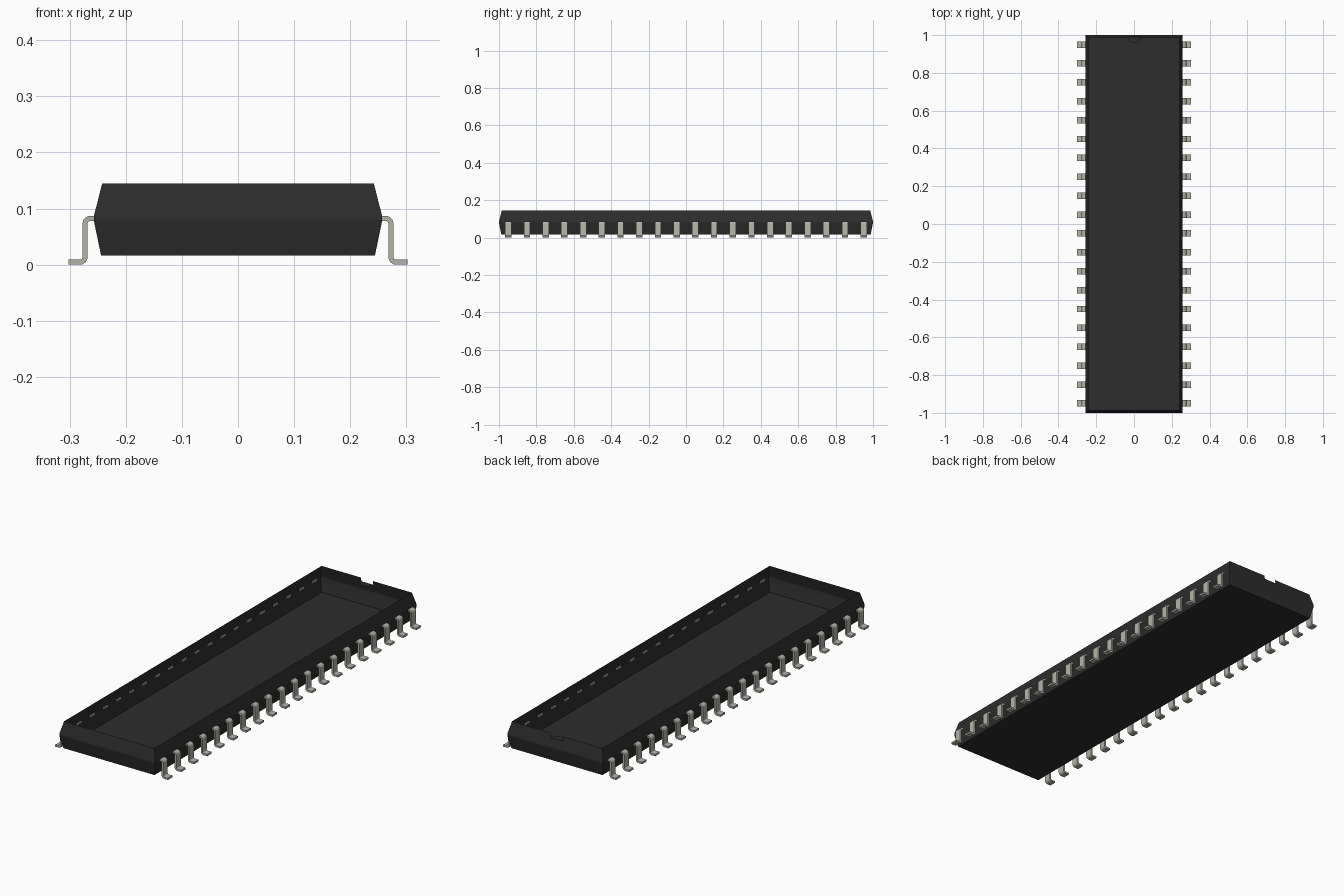
import bpy, bmesh, math

if "Cube" in bpy.data.objects:
    bpy.data.objects.remove(bpy.data.objects["Cube"], do_unlink=True)


def material(name, color):
    m = bpy.data.materials.new(name)
    m.use_nodes = True
    m.diffuse_color = color
    m.node_tree.nodes["Principled BSDF"].inputs["Base Color"].default_value = color
    return m


def finish(bm, name, mat):
    me = bpy.data.meshes.new(name)
    bm.normal_update()
    bm.to_mesh(me)
    bm.free()
    me.materials.append(mat)
    ob = bpy.data.objects.new(name, me)
    bpy.context.collection.objects.link(ob)
    return ob


black = material("black plastic", (0.026, 0.026, 0.026, 1))
metal = material("pin metal", (0.46, 0.45, 0.40, 1))

# Body: thin open-topped shell, lofted through four rectangular rings
TOP, NOTCH_Z, NOTCH_R = 0.145, 0.125, 0.032
levels = [(0.244, 0.987, 0.016), (0.257, 1.0, 0.079),
          (0.257, 1.0, 0.086), (0.242, 0.985, TOP)]
bm = bmesh.new()
rings = [[bm.verts.new((sx * w, sy * l, z))
          for sx, sy in ((-1, -1), (1, -1), (1, 1), (-1, 1))]
         for w, l, z in levels]
bm.faces.new(rings[0][::-1])
for k, (low, high) in enumerate(zip(rings, rings[1:])):
    for i in range(4):
        j = (i + 1) % 4
        loop = [low[i], low[j], high[j]]
        if k == 2 and i == 2:
            # Upper back wall has a notch cut into its rim
            y_low = 0.985 + 0.015 * (TOP - NOTCH_Z) / (TOP - 0.086)
            loop = [low[i], low[j], high[j]] + [
                bm.verts.new(p) for p in (
                    (-NOTCH_R, 0.985, TOP), (-NOTCH_R, y_low, NOTCH_Z),
                    (NOTCH_R, y_low, NOTCH_Z), (NOTCH_R, 0.985, TOP))]
        bm.faces.new(loop + [high[i]])
finish(bm, "body_shell", black)

# Half-round floor of the notch
bm = bmesh.new()
arc = [math.pi + math.pi * i / 12 for i in range(13)]
bm.faces.new([bm.verts.new((NOTCH_R * math.cos(a), y_low + NOTCH_R * math.sin(a), NOTCH_Z))
              for a in arc])
finish(bm, "notch_floor", black)

# Pin: bent strip with two rounded corners, given as centre points and normals
HALF, WIDTH, BEND = 0.0045, 0.034, 0.0095
path = [(0.251, 0.0825, 90)]
for i in range(6):
    a = 90 - 18 * i
    path.append((0.263 + BEND * math.cos(math.radians(a)),
                 0.073 + BEND * math.sin(math.radians(a)), a))
for i in range(6):
    a = 180 + 18 * i
    path.append((0.282 + BEND * math.cos(math.radians(a)),
                 0.014 + BEND * math.sin(math.radians(a)), a - 180))
path.append((0.302, 0.0045, 90))


def side(sign):
    return [(x + sign * HALF * math.cos(math.radians(a)),
             z + sign * HALF * math.sin(math.radians(a))) for x, z, a in path]


bm = bmesh.new()
sections = []
for (xo, zo), (xi, zi) in zip(side(1), side(-1)):
    sections.append([bm.verts.new((x, -0.95 + y, z)) for x, y, z in (
        (xo, -WIDTH / 2, zo), (xo, WIDTH / 2, zo),
        (xi, WIDTH / 2, zi), (xi, -WIDTH / 2, zi))])
for a, b in zip(sections, sections[1:]):
    for i in range(4):
        j = (i + 1) % 4
        bm.faces.new((a[i], a[j], b[j], b[i]))
bm.faces.new(sections[0])
bm.faces.new(sections[-1][::-1])
bmesh.ops.recalc_face_normals(bm, faces=bm.faces)
pins = finish(bm, "pins", metal)
bpy.context.view_layer.objects.active = pins
pins.select_set(True)
bpy.ops.object.shade_smooth_by_angle(angle=math.radians(30))

# Twenty pins along each long side
row = pins.modifiers.new("row", 'ARRAY')
row.count = 20
row.use_relative_offset = False
row.use_constant_offset = True
row.constant_offset_displace = (0, 0.1, 0)
mirror = pins.modifiers.new("both sides", 'MIRROR')
mirror.use_mirror_merge = False
